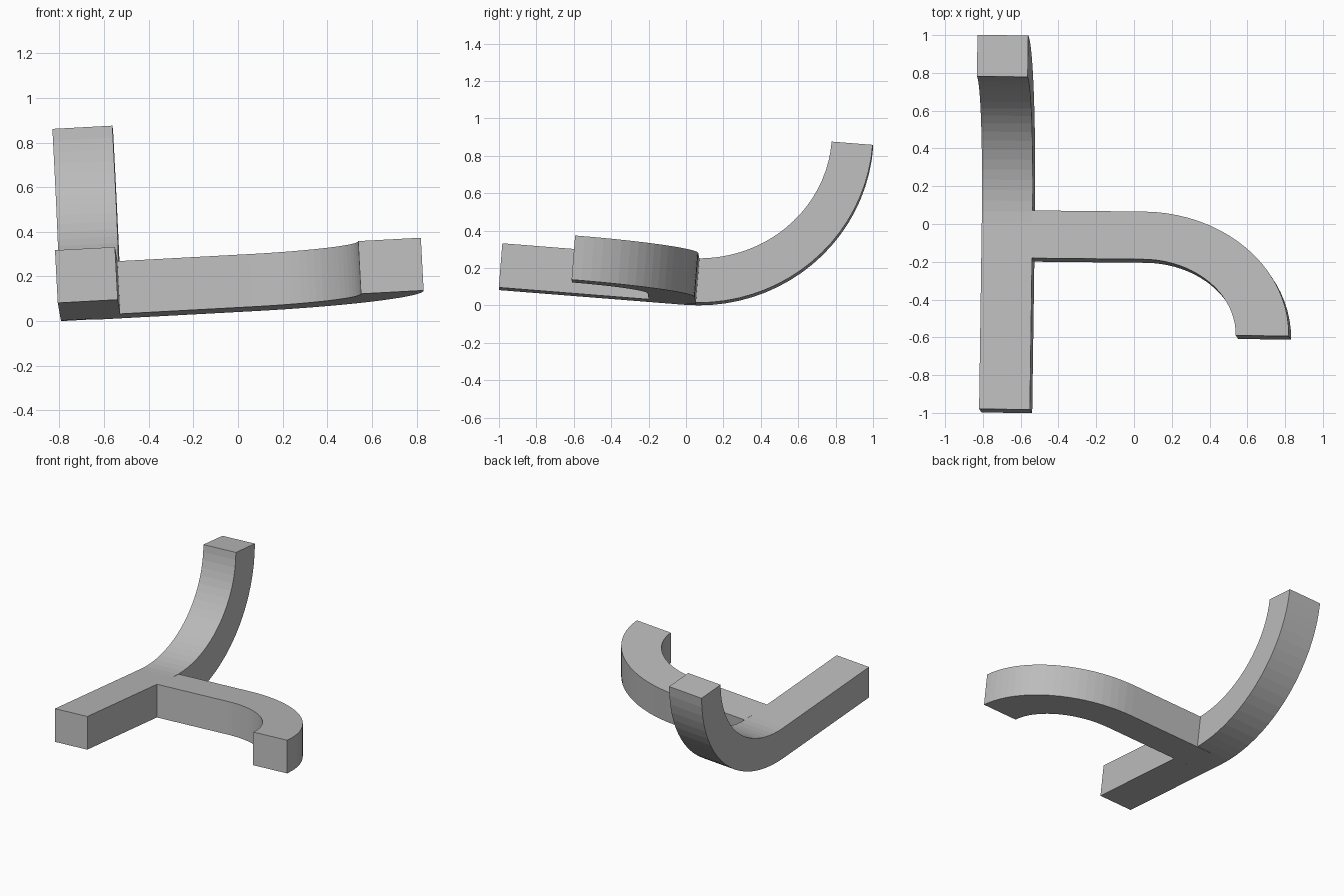
import bpy, bmesh, math
from mathutils import Vector, Matrix

if "Cube" in bpy.data.objects:
    bpy.data.objects.remove(bpy.data.objects["Cube"])

# The whole part is slightly tilted: build in its own axes, then rotate
w = Vector((-0.053, 0.08, 1)).normalized()
v = w.cross(Vector((1, -0.010, 0.054))).normalized()
u = v.cross(w)
TILT = Matrix((u, v, w)).transposed()

grey = bpy.data.materials.new("light grey")
grey.diffuse_color = (0.5, 0.5, 0.5, 1)
grey.use_nodes = True
grey.node_tree.nodes["Principled BSDF"].inputs["Base Color"].default_value = grey.diffuse_color


def arc(cx, cy, a, b, start, n=20):
    """Quarter ellipse from angle start to start + 90 degrees."""
    return [(cx + a * math.cos(math.radians(start + 90 * i / n)),
             cy + b * math.sin(math.radians(start + 90 * i / n))) for i in range(n + 1)]


def prism(name, outline, to_3d, lo, hi):
    bm = bmesh.new()
    face = bm.faces.new([bm.verts.new(to_3d(p, lo)) for p in outline])
    new = bmesh.ops.extrude_face_region(bm, geom=[face])["geom"]
    shift = to_3d((0, 0), hi) - to_3d((0, 0), lo)
    bmesh.ops.translate(bm, vec=shift, verts=[g for g in new if isinstance(g, bmesh.types.BMVert)])
    bmesh.ops.recalc_face_normals(bm, faces=bm.faces)
    bm.transform(TILT.to_4x4())
    me = bpy.data.meshes.new(name)
    bm.to_mesh(me)
    bm.free()
    me.materials.append(grey)
    ob = bpy.data.objects.new(name, me)
    bpy.context.collection.objects.link(ob)
    return ob


BOT, TOP, TIP = 0.04, 0.277, 0.959

# Long bar that sweeps upward at the back
side = ([(-1.004, TOP), (-1.004, BOT)]
        + arc(-0.01, TIP, 0.938, TIP - BOT, 270)
        + arc(-0.01, TIP, 0.718, TIP - TOP, 270)[::-1])
bar = prism("upswept_bar", side, lambda p, t: Vector((t, p[0], p[1])), -0.798, -0.529)

# Side arm that hooks toward the front
plan = ([(-0.65, -0.2), (-0.65, 0.053)]
        + arc(0.06, -0.6, 0.778, 0.653, 0)[::-1]
        + arc(0.06, -0.6, 0.497, 0.4, 0))
hook = prism("hooked_arm", plan, lambda p, t: Vector((p[0], p[1], t)), BOT, TOP)
hook.hide_render = True
hook.hide_viewport = True

# Join into one solid and soften the edges
join = bar.modifiers.new("join", "BOOLEAN")
join.operation = "UNION"
join.solver = "EXACT"
join.object = hook
soft = bar.modifiers.new("soft_edges", "BEVEL")
soft.width = 0.006
soft.segments = 2
soft.limit_method = "ANGLE"
soft.angle_limit = math.radians(40)

# Rest on the ground and centre
pts = [p.co for o in (bar, hook) for p in o.data.vertices]
low = [min(p[i] for p in pts) for i in range(3)]
high = [max(p[i] for p in pts) for i in range(3)]
move = Vector((-(low[0] + high[0]) / 2, -(low[1] + high[1]) / 2, -low[2]))
for o in (bar, hook):
    o.location = move
